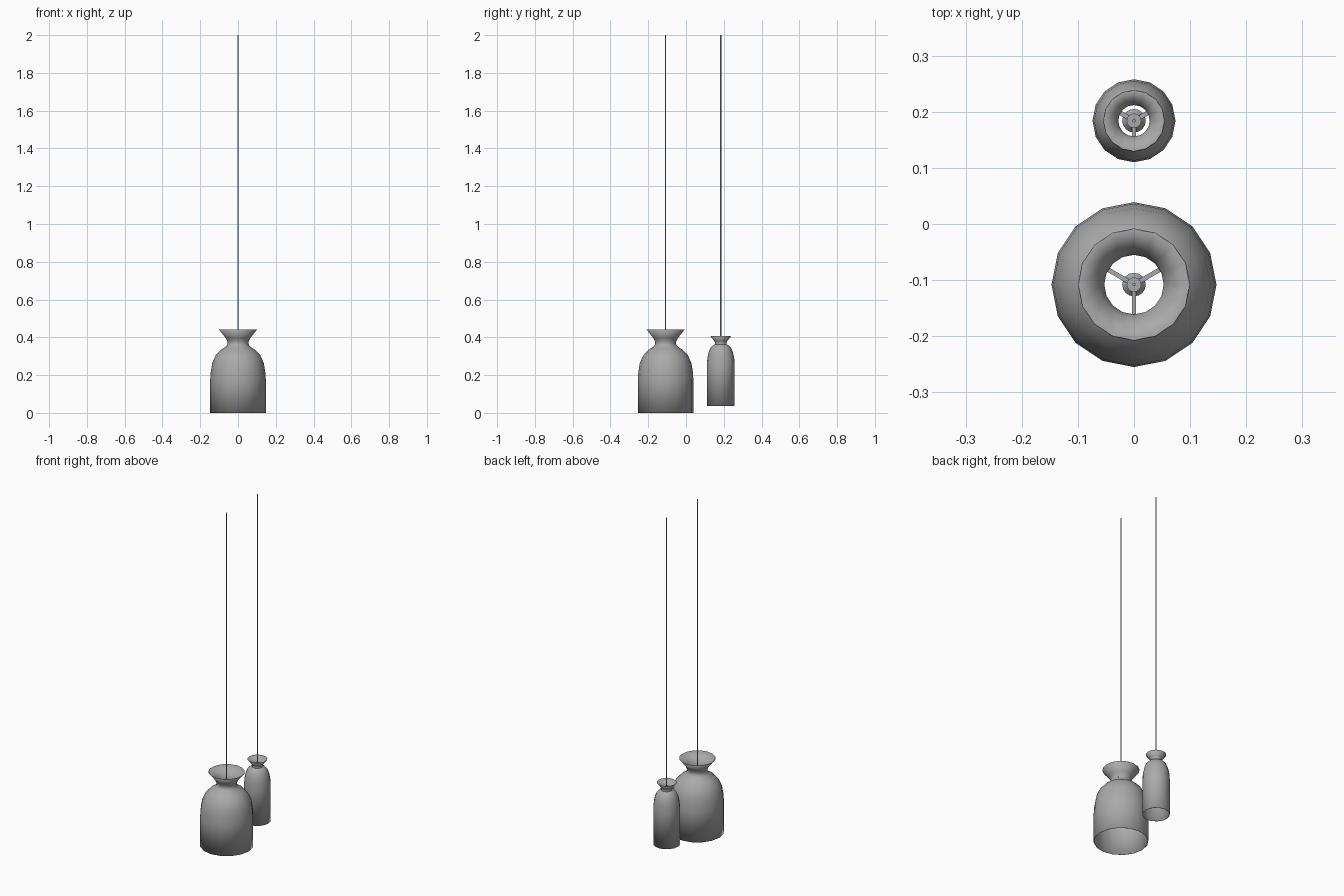
import bpy, bmesh, math
from mathutils import Vector

cube = bpy.data.objects.get("Cube")
if cube:
    bpy.data.objects.remove(cube)

grey = bpy.data.materials.new("soft_grey")
grey.use_nodes = True
colour = (0.4, 0.4, 0.4, 1)
grey.diffuse_color = colour
grey.node_tree.nodes["Principled BSDF"].inputs["Base Color"].default_value = colour


def lathe(name, profile, y, sides, closed=False):
    """Spin (radius, z) points around a vertical axis at y."""
    bm = bmesh.new()
    rings = []
    for r, z in profile:
        angles = [math.tau * i / sides for i in range(sides)]
        rings.append([bm.verts.new((r * math.cos(a), r * math.sin(a), z)) for a in angles])
    for low, high in zip(rings, rings[1:]):
        for i in range(sides):
            j = (i + 1) % sides
            bm.faces.new((low[i], low[j], high[j], high[i]))
    if closed:
        bm.faces.new(rings[0][::-1])
        bm.faces.new(rings[-1])
    return finish(name, bm, y)


def finish(name, bm, y):
    mesh = bpy.data.meshes.new(name)
    bm.to_mesh(mesh)
    bm.free()
    obj = bpy.data.objects.new(name, mesh)
    obj.location.y = y
    mesh.materials.append(grey)
    bpy.context.collection.objects.link(obj)
    bpy.ops.object.select_all(action="DESELECT")
    obj.select_set(True)
    bpy.context.view_layer.objects.active = obj
    bpy.ops.object.shade_smooth_by_angle(angle=math.radians(35))
    return obj


def spokes(name, y, z, reach):
    """Three thin arms joining the lamp holder to the neck."""
    bm = bmesh.new()
    for k in range(3):
        a = math.radians(-90 + 120 * k)
        out = Vector((math.cos(a), math.sin(a), 0))
        side = Vector((-out.y, out.x, 0)) * 0.004
        up = Vector((0, 0, 0.004))
        ends = []
        for r in (0.008, reach):
            c = out * r + Vector((0, 0, z))
            ends.append([bm.verts.new(c + s * side + t * up)
                         for s, t in ((-1, -1), (1, -1), (1, 1), (-1, 1))])
        for i in range(4):
            j = (i + 1) % 4
            bm.faces.new((ends[0][i], ends[0][j], ends[1][j], ends[1][i]))
        bm.faces.new(ends[0][::-1])
        bm.faces.new(ends[1])
    bmesh.ops.recalc_face_normals(bm, faces=bm.faces)
    finish(name, bm, y)


def pendant(size, y, profile, neck_z, neck_r):
    # Bell shade with flared collar
    shade = lathe(size + "_shade", profile, y, 16)
    wall = shade.modifiers.new("wall", "SOLIDIFY")
    wall.thickness = 0.002
    wall.offset = -1
    # Lamp holder, its arms and the hanging cord
    holder = [(0.015, -0.05), (0.021, -0.045), (0.021, -0.01), (0.013, 0), (0.013, 0.012)]
    lathe(size + "_lamp_holder", [(r, neck_z + z) for r, z in holder], y, 16, True)
    spokes(size + "_spokes", y, neck_z, neck_r)
    lathe(size + "_cord", [(0.003, neck_z), (0.003, 2)], y, 8, True)


pendant("large", -0.108, [
    (0.147, 0), (0.147, 0.18), (0.144, 0.22), (0.136, 0.265), (0.118, 0.305),
    (0.092, 0.333), (0.065, 0.35), (0.056, 0.362), (0.055, 0.375),
    (0.064, 0.395), (0.1, 0.44)], 0.368, 0.055)
pendant("small", 0.184, [
    (0.074, 0.037), (0.074, 0.25), (0.071, 0.29), (0.064, 0.322), (0.054, 0.345),
    (0.042, 0.358), (0.031, 0.363), (0.03, 0.372), (0.034, 0.38),
    (0.055, 0.406)], 0.368, 0.03)
